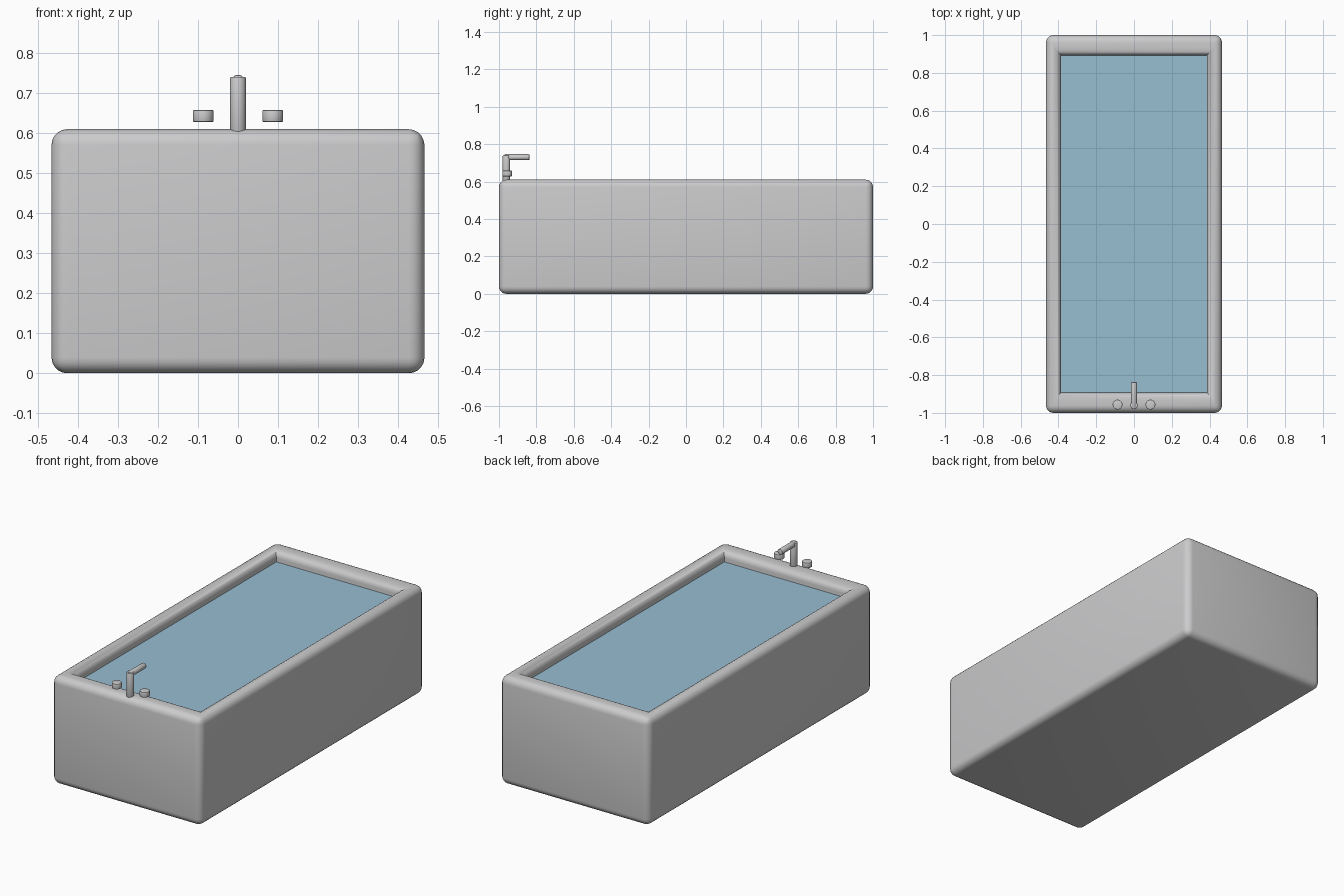
import bpy, bmesh, math
from mathutils import Vector, Matrix

if "Cube" in bpy.data.objects:
    bpy.data.objects.remove(bpy.data.objects["Cube"])


def material(name, rgb):
    m = bpy.data.materials.new(name)
    m.diffuse_color = (*rgb, 1)
    m.use_nodes = True
    m.node_tree.nodes["Principled BSDF"].inputs["Base Color"].default_value = m.diffuse_color
    return m


GREY = material("light_grey", (0.6, 0.6, 0.61))
WATER = material("water_blue", (0.31, 0.51, 0.64))


def finish(bm, name, mat):
    bmesh.ops.recalc_face_normals(bm, faces=bm.faces)
    me = bpy.data.meshes.new(name)
    bm.to_mesh(me)
    bm.free()
    ob = bpy.data.objects.new(name, me)
    bpy.context.collection.objects.link(ob)
    me.materials.append(mat)
    bpy.ops.object.select_all(action='DESELECT')
    ob.select_set(True)
    bpy.context.view_layer.objects.active = ob
    bpy.ops.object.shade_smooth_by_angle(angle=math.radians(40))
    return ob


def box(bm, size, center):
    mat = Matrix.Translation(center) @ Matrix.Diagonal((*size, 1))
    return bmesh.ops.create_cube(bm, size=1, matrix=mat)["verts"]


def cylinder(name, radius, start, end, bevel):
    start, end = Vector(start), Vector(end)
    axis = end - start
    rot = axis.to_track_quat('Z', 'Y').to_matrix().to_4x4()
    bm = bmesh.new()
    bmesh.ops.create_cone(bm, cap_ends=True, segments=32, radius1=radius, radius2=radius,
                          depth=axis.length,
                          matrix=Matrix.Translation((start + end) / 2) @ rot)
    rims = [e for e in bm.edges if any(len(f.verts) > 4 for f in e.link_faces)]
    bmesh.ops.bevel(bm, geom=rims, offset=bevel, segments=2, profile=0.5, affect='EDGES')
    return finish(bm, name, GREY)


# Tub shell: box whose top is inset by different widths and pushed down
HX, HY, H = 0.466, 1.0, 0.61
IX, IY, FLOOR = 0.386, 0.893, 0.1
bm = bmesh.new()
box(bm, (2 * HX, 2 * HY, H), (0, 0, H / 2))
top = max(bm.faces, key=lambda f: f.calc_center_median().z)
bmesh.ops.inset_individual(bm, faces=[top], thickness=0.05)
for v in top.verts:
    v.co.x = math.copysign(IX, v.co.x)
    v.co.y = math.copysign(IY, v.co.y)
rim_edges = list(top.edges)
basin = bmesh.ops.extrude_face_region(bm, geom=[top])
for v in [g for g in basin["geom"] if isinstance(g, bmesh.types.BMVert)]:
    v.co.z = FLOOR
if top.is_valid:
    bmesh.ops.delete(bm, geom=[top], context='FACES_ONLY')


# Round the outer edges and the inner lip
def outer(v):
    return abs(v.co.x) > HX - 0.01 and abs(v.co.y) > HY - 0.01


def lip(v):
    return not outer(v) and v.co.z > H - 0.01


edges = [e for e in bm.edges if all(outer(v) for v in e.verts) or all(lip(v) for v in e.verts)]
bmesh.ops.bevel(bm, geom=edges, offset=0.039, segments=5, profile=0.5, affect='EDGES')
finish(bm, "tub", GREY)

# Water surface
bm = bmesh.new()
box(bm, (2 * IX, 2 * IY, 0.02), (0, 0, 0.54))
finish(bm, "water", WATER)

# Tap post, spout and the two knobs
TY = -0.96
cylinder("tap_post", 0.02, (0, TY, 0.6), (0, TY, 0.741), 0.004)
cylinder("tap_spout", 0.016, (0, TY - 0.012, 0.73), (0, -0.837, 0.73), 0.004)
for side, x in (("left", -0.087), ("right", 0.087)):
    cylinder(side + "_knob", 0.026, (x, TY + 0.004, 0.628), (x, TY + 0.004, 0.658), 0.003)
